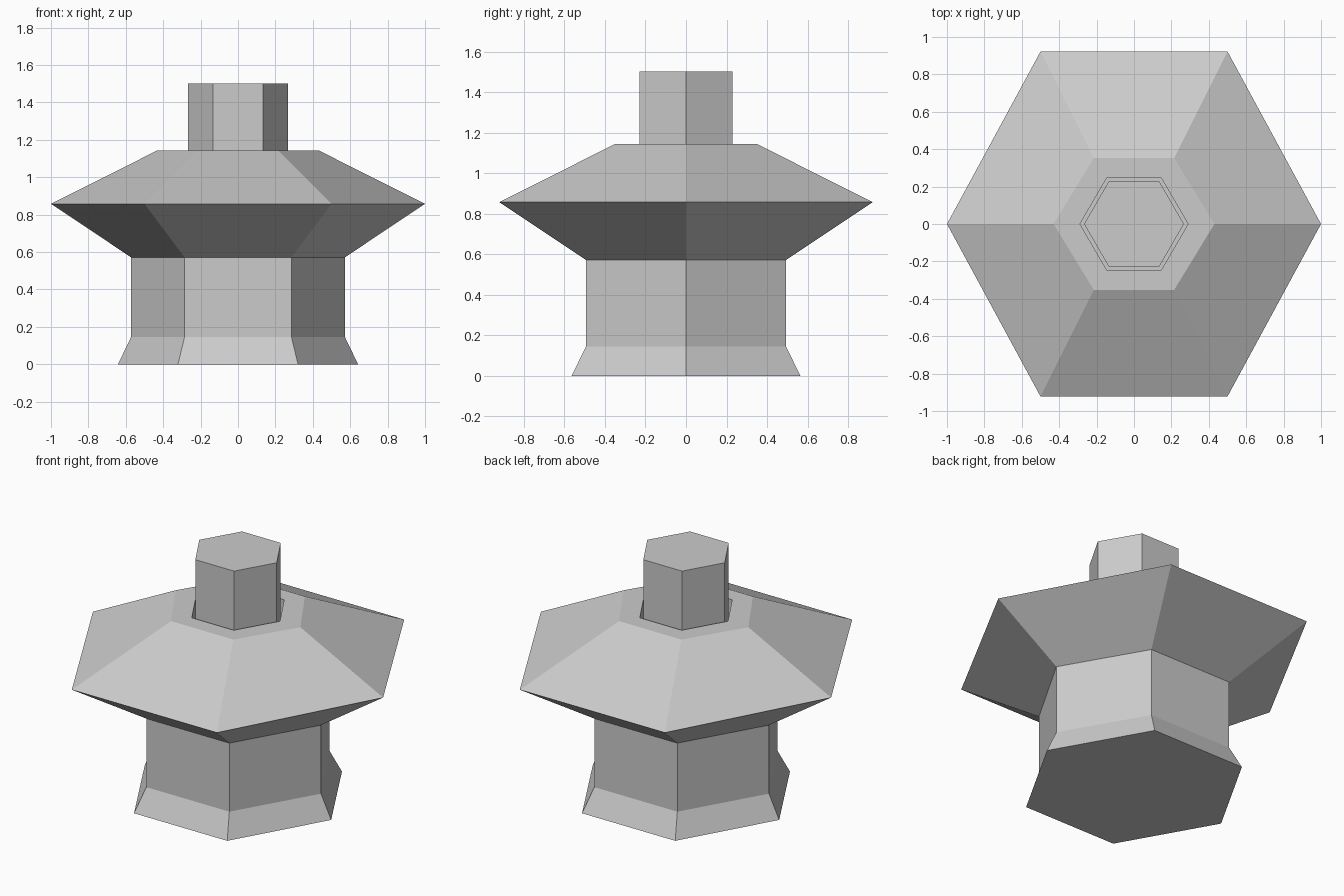
import bpy, bmesh
from math import cos, sin, pi

if "Cube" in bpy.data.objects:
    bpy.data.objects.remove(bpy.data.objects["Cube"])

SIDES = 6


def hex_lathe(name, rings):
    """Stack six-sided rings (x radius, half depth in y, z) and cap both ends."""
    bm = bmesh.new()
    loops = []
    for rx, hy, z in rings:
        ry = hy / sin(pi / 3)
        loops.append([bm.verts.new((rx * cos(2 * pi * i / SIDES),
                                    ry * sin(2 * pi * i / SIDES), z))
                      for i in range(SIDES)])
    for a, b in zip(loops, loops[1:]):
        for i in range(SIDES):
            j = (i + 1) % SIDES
            bm.faces.new((a[i], a[j], b[j], b[i]))
    bm.faces.new(loops[0][::-1])
    bm.faces.new(loops[-1])
    bmesh.ops.recalc_face_normals(bm, faces=bm.faces)
    mesh = bpy.data.meshes.new(name)
    bm.to_mesh(mesh)
    bm.free()
    obj = bpy.data.objects.new(name, mesh)
    bpy.context.collection.objects.link(obj)
    return obj


# Flared foot, column, wide rim, sloped cap and the socket for the stem
hex_lathe("body", [
    (0.642, 0.565, 0.0),
    (0.572, 0.494, 0.145),
    (0.572, 0.494, 0.572),
    (1.0, 0.922, 0.858),
    (0.43, 0.352, 1.144),
    (0.289, 0.248, 1.144),
    (0.289, 0.248, 1.0),
])

# Stem standing in the socket with a narrow gap around it
hex_lathe("stem", [
    (0.267, 0.23, 0.99),
    (0.267, 0.23, 1.502),
])
